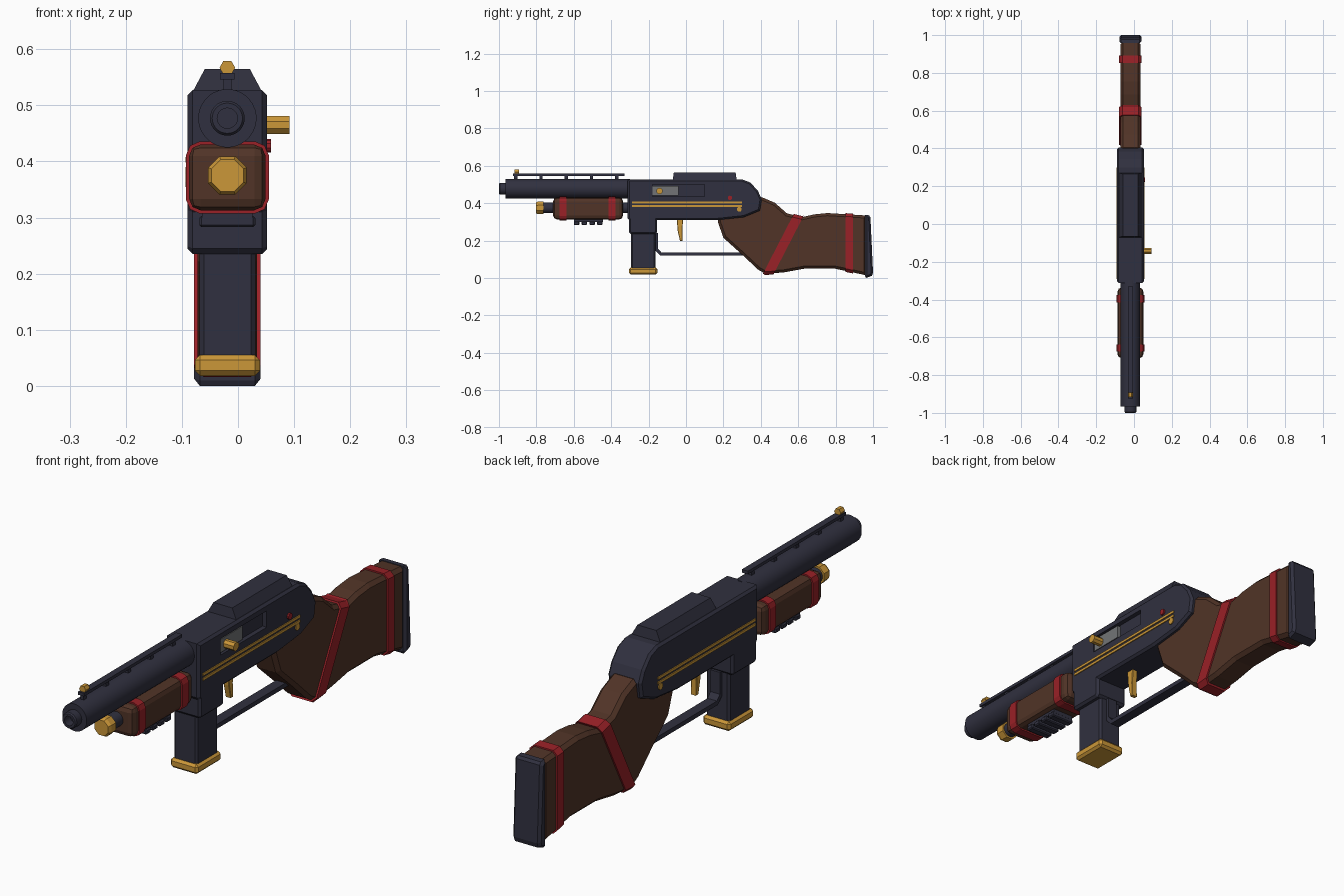
import bpy, bmesh, math
from mathutils import Matrix, Vector

if "Cube" in bpy.data.objects:
    bpy.data.objects.remove(bpy.data.objects["Cube"], do_unlink=True)

CX = -0.019  # centre plane of the gun


def material(name, rgb):
    m = bpy.data.materials.new(name)
    m.use_nodes = True
    m.diffuse_color = (*rgb, 1)
    m.node_tree.nodes["Principled BSDF"].inputs["Base Color"].default_value = (*rgb, 1)
    return m


STEEL = material("dark steel", (0.03, 0.03, 0.05))
WOOD = material("brown wood", (0.082, 0.034, 0.02))
RED = material("red band", (0.32, 0.015, 0.02))
GOLD = material("gold brass", (0.6, 0.31, 0.04))
GREY = material("grey bolt steel", (0.17, 0.175, 0.18))


def finish(name, bm, mat, smooth=False):
    bmesh.ops.recalc_face_normals(bm, faces=bm.faces)
    me = bpy.data.meshes.new(name)
    bm.to_mesh(me)
    bm.free()
    me.materials.append(mat)
    ob = bpy.data.objects.new(name, me)
    bpy.context.collection.objects.link(ob)
    if smooth:
        bpy.ops.object.select_all(action="DESELECT")
        ob.select_set(True)
        bpy.context.view_layer.objects.active = ob
        bpy.ops.object.shade_smooth_by_angle(angle=math.radians(35))
    return ob


def prism(name, profile, half, mat, bevel=0.0, segments=1):
    """Extrude a (y, z) profile across x and bevel its two rims."""
    bm = bmesh.new()
    base = bm.faces.new([bm.verts.new((CX - half, y, z)) for y, z in profile])
    ext = bmesh.ops.extrude_face_region(bm, geom=[base], use_keep_orig=True)["geom"]
    cap = next(g for g in ext if isinstance(g, bmesh.types.BMFace))
    bmesh.ops.translate(bm, verts=cap.verts, vec=(2 * half, 0, 0))
    if bevel:
        bmesh.ops.recalc_face_normals(bm, faces=bm.faces)
        rims = list(base.edges) + list(cap.edges)
        bmesh.ops.bevel(bm, geom=rims, offset=bevel, segments=segments,
                        profile=0.5, affect="EDGES", clamp_overlap=True)
    return finish(name, bm, mat)


def box(name, x, y, z, mat, bevel=0.0, segments=1):
    """Box from (min, max) ranges; x is relative to the centre plane."""
    bm = bmesh.new()
    bmesh.ops.create_cube(bm, size=1)
    for v in bm.verts:
        v.co = [sum(r) / 2 + c * (r[1] - r[0]) for r, c in zip((x, y, z), v.co)]
        v.co.x += CX
    if bevel:
        bmesh.ops.bevel(bm, geom=bm.edges[:], offset=bevel, segments=segments,
                        profile=0.5, affect="EDGES")
    return finish(name, bm, mat)


def rod(name, axis, start, end, a, b, r, mat, sides=32, r2=None):
    """Cylinder along x (a=y, b=z) or along y (a=x offset, b=z)."""
    bm = bmesh.new()
    mid = (start + end) / 2
    if axis == "X":
        rot, loc = Matrix.Rotation(math.pi / 2, 4, "Y"), (CX + mid, a, b)
    else:
        rot, loc = Matrix.Rotation(-math.pi / 2, 4, "X"), (CX + a, mid, b)
    turn = Matrix.Rotation(math.pi / sides, 4, "Z")
    bmesh.ops.create_cone(bm, cap_ends=True, segments=sides, radius1=r,
                          radius2=r if r2 is None else r2, depth=end - start,
                          matrix=Matrix.Translation(loc) @ rot @ turn)
    return finish(name, bm, mat, smooth=sides > 12)


def band(name, source, p1, p2, normal, grow=0.006):
    """Slice of a part between two planes, swollen to wrap around it."""
    bm = bmesh.new()
    bm.from_mesh(source.data)
    bm.normal_update()
    for v, n in [(v, v.normal.copy()) for v in bm.verts]:
        v.co += n * grow
    n = Vector((0, *normal)).normalized()
    for p, d in ((p1, -n), (p2, n)):
        bmesh.ops.bisect_plane(bm, geom=bm.verts[:] + bm.edges[:] + bm.faces[:],
                               plane_co=(0, *p), plane_no=d, clear_outer=True)
    bmesh.ops.holes_fill(bm, edges=[e for e in bm.edges if e.is_boundary])
    return finish(name, bm, RED)


# Receiver with magazine well, and an ejection port cut in its left side
receiver = prism("receiver", [
    (-0.312, 0.527), (0.3, 0.527), (0.345, 0.51), (0.385, 0.465), (0.405, 0.42),
    (0.395, 0.36), (0.31, 0.325), (0.17, 0.31), (-0.155, 0.31), (-0.155, 0.245),
    (-0.165, 0.235), (-0.295, 0.235), (-0.305, 0.245), (-0.305, 0.31), (-0.312, 0.32)],
    0.071, STEEL, 0.009)
cutter = box("port_cutter", (0.053, 0.1), (-0.18, 0.1), (0.436, 0.499), STEEL)
cutter.hide_render = True
cut = receiver.modifiers.new("port", "BOOLEAN")
cut.operation, cut.object, cut.solver = "DIFFERENCE", cutter, "EXACT"
bpy.context.view_layer.objects.active = receiver
bpy.ops.object.modifier_apply(modifier="port")
bpy.data.objects.remove(cutter, do_unlink=True)
box("bolt", (0.04, 0.067), (-0.179, -0.04), (0.442, 0.493), GREY)
rod("bolt_handle", "X", 0.05, 0.111, -0.142, 0.465, 0.017, GOLD, 8)

# Sloped cover on top of the receiver
bm = bmesh.new()
bmesh.ops.create_cube(bm, size=1)
for v in bm.verts:
    top = v.co.z > 0
    v.co = (CX + v.co.x * (0.08 if top else 0.126),
            0.1 + v.co.y * (0.33 if top else 0.342), 0.565 if top else 0.522)
finish("top_cover", bm, STEEL)

# Side trim
for side, label in ((1, "left"), (-1, "right")):
    xs = sorted((side * 0.068, side * 0.0745))
    for row, z in (("upper", 0.403), ("lower", 0.385)):
        box(f"{row}_stripe_{label}", xs, (-0.29, 0.3), (z - 0.005, z + 0.005), GOLD)
    rod(f"pin_{label}", "X", *xs, 0.285, 0.367, 0.013, GOLD, 10)
rod("safety_button", "X", 0.06, 0.078, 0.235, 0.428, 0.012, RED, 10)

# Barrel, muzzle with a hollow bore, sighting rib
rod("barrel", "Y", -0.965, -0.3, 0, 0.477, 0.052, STEEL)
bm = bmesh.new()
rings = []
for radius, y in ((0.031, -0.95), (0.031, -0.995), (0.027, -1.0), (0.018, -1.0), (0.018, -0.96)):
    rings.append([bm.verts.new((CX + radius * math.cos(t * math.tau / 32), y,
                                0.477 + radius * math.sin(t * math.tau / 32))) for t in range(32)])
for r1, r2 in zip(rings, rings[1:]):
    for i in range(32):
        j = (i + 1) % 32
        bm.faces.new((r1[i], r1[j], r2[j], r2[i]))
bm.faces.new(rings[0])
bm.faces.new(rings[-1])
finish("muzzle", bm, STEEL, True)
box("sight_rib", (-0.013, 0.013), (-0.925, -0.33), (0.546, 0.558), STEEL)
for i in range(5):
    y = -0.91 + i * 0.135
    box(f"rib_post_{i + 1}", (-0.007, 0.007), (y - 0.009, y + 0.009), (0.52, 0.55), STEEL)
rod("front_sight", "Y", -0.917, -0.892, 0, 0.567, 0.014, GOLD, 6)

# Pump tube, brass cap and wooden foregrip
rod("pump_tube", "Y", -0.77, -0.3, 0, 0.375, 0.028, STEEL)
rod("tube_cap", "Y", -0.79, -0.762, 0, 0.375, 0.037, GOLD, 8)
rod("tube_cap_face", "Y", -0.802, -0.79, 0, 0.375, 0.031, GOLD, 8, 0.037)
grip = box("foregrip", (-0.068, 0.068), (-0.71, -0.337), (0.313, 0.43), WOOD, 0.02, 2)
band("foregrip_front_band", grip, (-0.675, 0), (-0.638, 0), (1, 0))
band("foregrip_rear_band", grip, (-0.415, 0), (-0.377, 0), (1, 0))
box("under_rail", (-0.045, 0.045), (-0.6, -0.445), (0.298, 0.32), STEEL)
for i in range(4):
    y = -0.6 + i * 0.0415
    box(f"rail_tooth_{i + 1}", (-0.05, 0.05), (y, y + 0.03), (0.283, 0.303), STEEL, 0.004)

# Magazine and brass floor plate
box("magazine", (-0.05, 0.05), (-0.295, -0.163), (0.04, 0.26), STEEL, 0.008)
box("magazine_base", (-0.058, 0.058), (-0.305, -0.153), (0.018, 0.055), GOLD, 0.009)

# Trigger and guard
prism("trigger", [(-0.05, 0.32), (-0.015, 0.32), (-0.02, 0.255), (-0.018, 0.198), (-0.032, 0.198),
                  (-0.044, 0.25)], 0.012, GOLD, 0.002)
prism("trigger_guard", [(-0.167, 0.24), (-0.167, 0.15), (-0.138, 0.12), (0.32, 0.12),
                        (0.32, 0.137), (-0.132, 0.137), (-0.15, 0.156), (-0.15, 0.24)],
      0.02, STEEL)

# Wooden stock, wrapped bands and butt plate
stock = prism("stock", [
    (0.17, 0.34), (0.3, 0.4), (0.405, 0.432), (0.475, 0.402), (0.54, 0.345), (0.62, 0.325),
    (0.685, 0.34), (0.755, 0.347), (0.965, 0.334), (0.965, 0.014), (0.795, 0.05), (0.635, 0.05),
    (0.525, 0.03), (0.425, 0.022), (0.385, 0.045), (0.3, 0.125), (0.2, 0.215), (0.17, 0.3)],
    0.053, WOOD, 0.014)
band("stock_slanted_band", stock, (0.41, 0.02), (0.468, 0.02), (0.31, -0.16), 0.007)
band("stock_rear_band", stock, (0.853, 0), (0.892, 0), (1, 0), 0.007)
prism("butt_plate", [(0.957, 0.337), (0.978, 0.335), (0.986, 0.325), (1.0, 0.03), (0.995, 0.012),
                     (0.962, 0.0), (0.957, 0.01)], 0.059, STEEL, 0.01)
